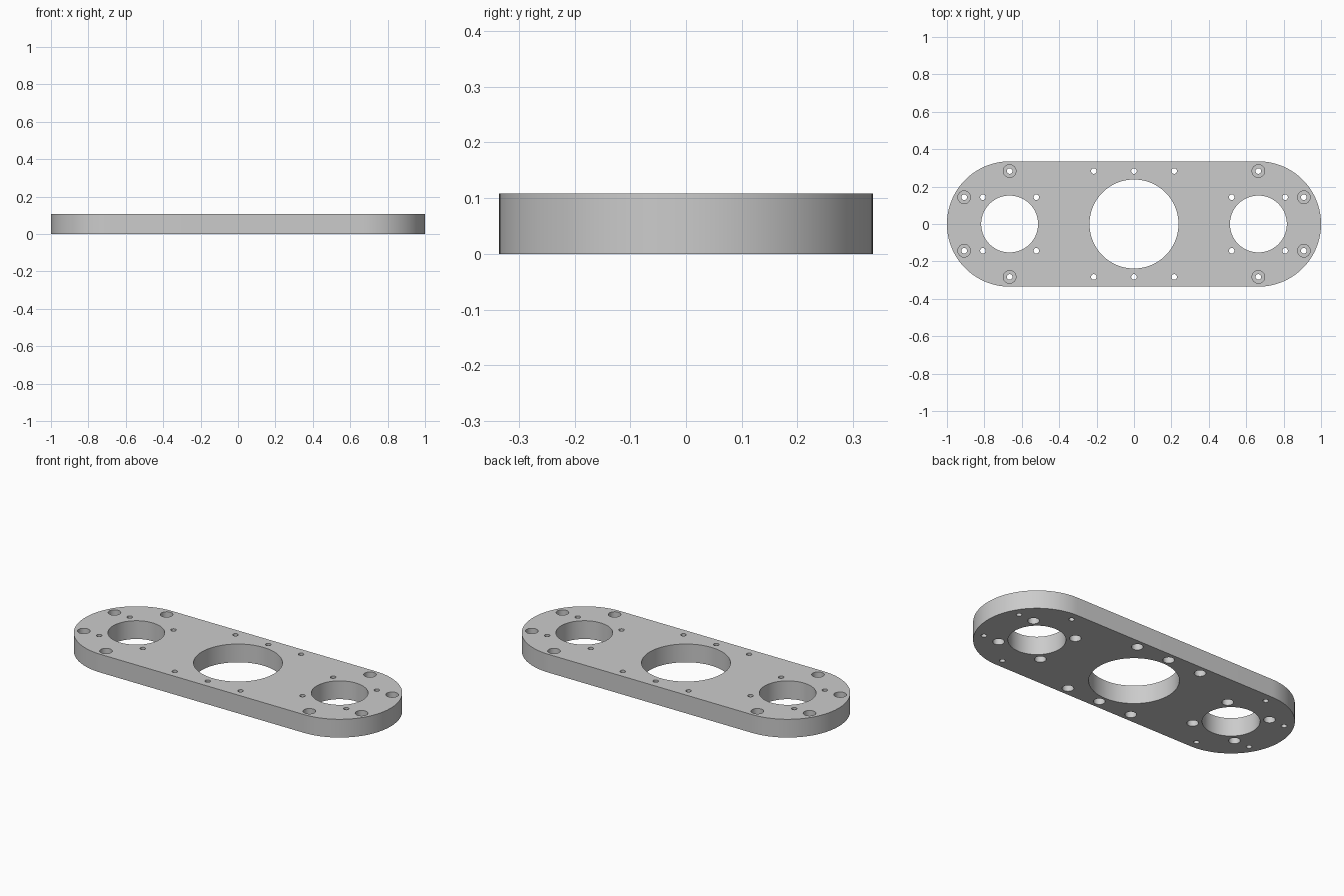
import bpy, bmesh, math

cube = bpy.data.objects.get("Cube")
if cube:
    bpy.data.objects.remove(cube, do_unlink=True)

THICK = 0.108
END_X, END_R = 0.665, 0.335      # centre and radius of the rounded ends
PIN_R, BORE_DEPTH = 0.015, 0.06  # screw holes and their counterbores
OVER = 0.05                      # how far cutters reach past the plate


def circle(x, y, r, n, start=0.0, sweep=math.tau, closed=True):
    steps = n if closed else n + 1
    return [(x + r * math.cos(start + sweep * i / n),
             y + r * math.sin(start + sweep * i / n)) for i in range(steps)]


def loft(bm, levels):
    """Closed solid through a stack of (outline, z) levels, bottom to top."""
    rings = [[bm.verts.new((x, y, z)) for x, y in pts] for pts, z in levels]
    n = len(rings[0])
    for low, high in zip(rings, rings[1:]):
        for i in range(n):
            j = (i + 1) % n
            bm.faces.new((low[i], low[j], high[j], high[i]))
    bm.faces.new(rings[0][::-1])
    bm.faces.new(rings[-1])


def make_object(name, bm):
    mesh = bpy.data.meshes.new(name)
    bm.to_mesh(mesh)
    bm.free()
    obj = bpy.data.objects.new(name, mesh)
    bpy.context.collection.objects.link(obj)
    return obj


def cut_hole(bm, x, y, r, n=96):
    pts = circle(x, y, r, n)
    loft(bm, [(pts, -OVER), (pts, THICK + OVER)])


def cut_screw(bm, x, y, bore_r, from_top):
    pin, bore = circle(x, y, PIN_R, 32), circle(x, y, bore_r, 32)
    if from_top:
        step = THICK - BORE_DEPTH
        loft(bm, [(pin, -OVER), (pin, step), (bore, step), (bore, THICK + OVER)])
    else:
        loft(bm, [(bore, -OVER), (bore, BORE_DEPTH), (pin, BORE_DEPTH), (pin, THICK + OVER)])


# Plate with rounded ends
bm = bmesh.new()
outline = (circle(END_X, 0, END_R, 64, -math.pi / 2, math.pi, False)
           + circle(-END_X, 0, END_R, 64, math.pi / 2, math.pi, False))
loft(bm, [(outline, 0), (outline, THICK)])
plate = make_object("mounting_plate", bm)

# Cutters: three large openings and all screw holes
bm = bmesh.new()
cut_hole(bm, 0, 0, 0.238)
for sx in (-1, 1):
    cut_hole(bm, sx * END_X, 0, 0.152)
for sy in (-1, 1):
    cut_screw(bm, 0, sy * 0.283, 0.031, False)
    for sx in (-1, 1):
        # screws around the openings, counterbored underneath
        cut_screw(bm, sx * 0.215, sy * 0.283, 0.031, False)
        for side in (-1, 1):
            cut_screw(bm, sx * END_X + side * 0.143, sy * 0.143, 0.031, False)
        # screws around the rim, counterbored on top
        cut_screw(bm, sx * END_X, sy * 0.283, 0.034, True)
        cut_screw(bm, sx * 0.908, sy * 0.143, 0.034, True)
cutter = make_object("hole_cutter", bm)
cutter.hide_render = True

# Cut the holes, then discard the cutter
bpy.ops.object.select_all(action='DESELECT')
bpy.context.view_layer.objects.active = plate
plate.select_set(True)
mod = plate.modifiers.new("holes", 'BOOLEAN')
mod.operation = 'DIFFERENCE'
mod.solver = 'EXACT'
mod.object = cutter
bpy.ops.object.modifier_apply(modifier=mod.name)
bpy.data.objects.remove(cutter, do_unlink=True)
bpy.ops.object.shade_smooth_by_angle(angle=math.radians(30))

# Material
grey = bpy.data.materials.new("plain grey")
grey.use_nodes = True
colour = (0.6, 0.6, 0.6, 1)
grey.diffuse_color = colour
grey.node_tree.nodes["Principled BSDF"].inputs["Base Color"].default_value = colour
plate.data.materials.clear()
plate.data.materials.append(grey)
